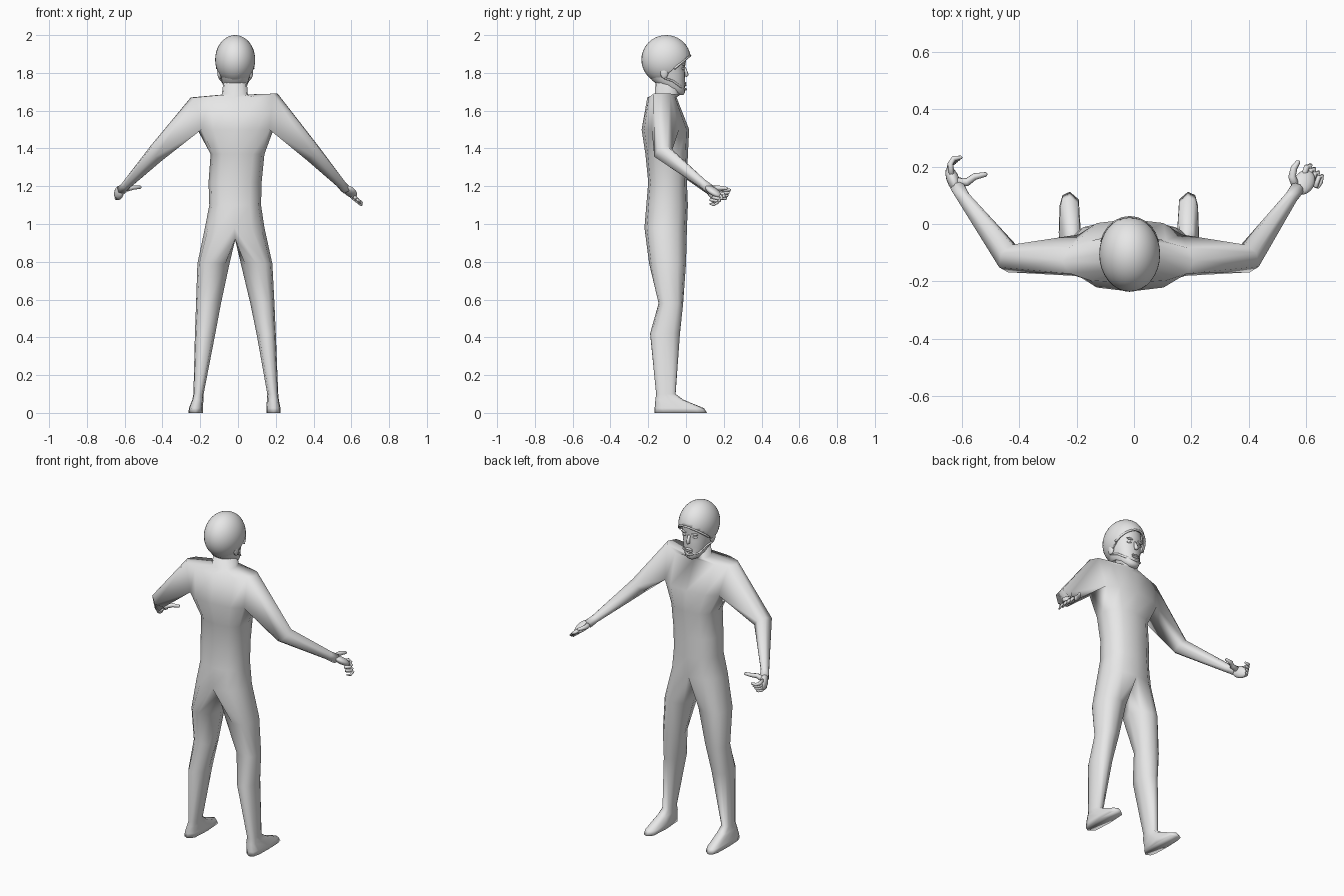
import bpy, bmesh, math
from mathutils import Vector, Matrix

if "Cube" in bpy.data.objects:
    bpy.data.objects.remove(bpy.data.objects["Cube"])

grey = bpy.data.materials.new("light_grey")
grey.diffuse_color = (0.8, 0.8, 0.8, 1)
grey.use_nodes = True
grey.node_tree.nodes["Principled BSDF"].inputs["Base Color"].default_value = grey.diffuse_color
CX = -0.015  # head centre line


def finish(bm, name, smooth=True):
    bmesh.ops.recalc_face_normals(bm, faces=bm.faces)
    for f in bm.faces:
        f.smooth = smooth
    me = bpy.data.meshes.new(name)
    bm.to_mesh(me)
    bm.free()
    ob = bpy.data.objects.new(name, me)
    me.materials.append(grey)
    bpy.context.collection.objects.link(ob)
    return ob


def level(bm, sec, angles, p):
    """Horizontal rounded ring inside the bounds (z, x0, x1, y0, y1)."""
    z, x0, x1, y0, y1 = sec
    out = []
    for a in angles:
        c, s = math.cos(math.radians(a)), math.sin(math.radians(a))
        x = math.copysign(abs(c) ** p, c) if abs(c) > 1e-6 else 0
        y = math.copysign(abs(s) ** p, s) if abs(s) > 1e-6 else 0
        out.append(bm.verts.new(((x0 + x1) / 2 + x * (x1 - x0) / 2,
                                 (y0 + y1) / 2 + y * (y1 - y0) / 2, z)))
    return out


def join(bm, a, b, skip=()):
    n = len(a)
    for i in range(n):
        if i not in skip:
            bm.faces.new((a[i], a[(i + 1) % n], b[(i + 1) % n], b[i]))


def ball(name, loc, size, rot=None):
    bm = bmesh.new()
    bmesh.ops.create_uvsphere(bm, u_segments=16, v_segments=10, radius=1)
    m = Matrix.Diagonal((*size, 1))
    if rot:
        m = Vector(rot).to_track_quat('Z', 'Y').to_matrix().to_4x4() @ m
    bm.transform(Matrix.Translation(loc) @ m)
    return finish(bm, name)


def tube(name, pts, radii, n=8):
    """Tapered rounded limb along a path."""
    bm = bmesh.new()
    pts = [Vector(p) for p in pts]
    prev = None
    for i, p in enumerate(pts):
        d = (pts[min(i + 1, len(pts) - 1)] - pts[max(i - 1, 0)]).normalized()
        u = d.cross(Vector((0.3, 0.2, 1))).normalized()
        v = d.cross(u)
        ring = [bm.verts.new(p + (u * math.cos(k * math.tau / n) + v * math.sin(k * math.tau / n)) * radii[i])
                for k in range(n)]
        if prev:
            join(bm, prev, ring)
        else:
            bm.faces.new(ring)
        prev = ring
    tip = bm.verts.new(pts[-1] + d * radii[-1] * 0.7)
    for k in range(n):
        bm.faces.new((prev[k], prev[(k + 1) % n], tip))
    return finish(bm, name)


# ---- body: torso, arms and legs in one skin
bm = bmesh.new()
full = [i * 30 for i in range(12)]
torso = [(0.98, -0.175, 0.14, -0.22, 0.005), (1.1, -0.152, 0.122, -0.21, 0.01),
         (1.22, -0.156, 0.125, -0.2, 0.005), (1.37, -0.145, 0.14, -0.215, 0.01),
         (1.5, -0.215, 0.188, -0.235, 0.017), (1.67, -0.25, 0.21, -0.205, -0.05),
         (1.685, -0.085, 0.052, -0.165, -0.03), (1.78, -0.075, 0.045, -0.16, -0.035)]
rings = [level(bm, s, full, 0.8) for s in torso]
for v in rings[5]:
    if v.co.x > 0.15:
        v.co.z += 0.02
for i in range(len(rings) - 1):
    join(bm, rings[i], rings[i + 1], skip=(11, 0, 5, 6) if i == 4 else ())
bm.faces.new(rings[-1])

# arms: six-sided, grown from the shoulder openings
arms = [((11, 0, 1), 1, [((0.395, -0.12, 1.375), 0.052), ((0.545, 0.09, 1.212), 0.026), ((0.57, 0.125, 1.185), 0.028)]),
        ((7, 6, 5), -1, [((-0.432, -0.12, 1.375), 0.052), ((-0.592, 0.09, 1.205), 0.026), ((-0.615, 0.13, 1.18), 0.028)])]
low, up = rings[4], rings[5]
for idx, side, joints in arms:
    prev = [low[i] for i in idx] + [up[i] for i in reversed(idx)]
    path = [Vector((side * 0.22, -0.12, 1.6))] + [Vector(j[0]) for j in joints]
    for k in range(1, len(path)):
        d = (path[k] - path[k - 1]).normalized()
        if k + 1 < len(path):
            d = (d + (path[k + 1] - path[k]).normalized()).normalized()
        u = Vector((0, 0, 1)).cross(d).normalized() * side
        v = u.cross(d) * -side
        if v.z < 0:
            v = -v
        r = joints[k - 1][1]
        ring = [bm.verts.new(path[k] + (u * math.cos(math.radians(a)) + v * math.sin(math.radians(a))) * r)
                for a in (-150, -90, -30, 30, 90, 150)]
        join(bm, prev, ring)
        prev = ring
    bm.faces.new(prev)

# legs: share the crotch line, run down to the feet
crotch = [bm.verts.new((CX, y, z)) for y, z in ((-0.045, 0.93), (-0.1, 0.915), (-0.165, 0.92))]
legs = {1: [(0.79, 0.015, 0.182, -0.195, 0.0), (0.58, 0.065, 0.193, -0.145, -0.015),
            (0.42, 0.098, 0.2, -0.19, -0.032), (0.1, 0.155, 0.213, -0.158, -0.055),
            (0.07, 0.153, 0.216, -0.162, -0.015), (0.025, 0.15, 0.225, -0.166, 0.095),
            (0.0, 0.15, 0.226, -0.168, 0.112)],
        -1: [(0.79, -0.215, -0.045, -0.195, 0.0), (0.58, -0.222, -0.09, -0.145, -0.015),
             (0.42, -0.228, -0.12, -0.19, -0.032), (0.1, -0.236, -0.182, -0.158, -0.055),
             (0.07, -0.242, -0.183, -0.162, -0.015), (0.025, -0.26, -0.186, -0.166, 0.095),
             (0.0, -0.262, -0.185, -0.168, 0.112)]}
for side, secs in legs.items():
    idx = (9, 10, 11, 0, 1, 2, 3) if side > 0 else (9, 8, 7, 6, 5, 4, 3)
    prev = [rings[0][i] for i in idx] + crotch
    angles = [-90, -60, -30, 0, 30, 60, 90, 135, 180, 225]
    if side < 0:
        angles = [180 - a for a in angles]
    for s in secs:
        ring = level(bm, s, angles, 0.6 if s[0] < 0.09 else 0.85)
        join(bm, prev, ring)
        prev = ring
    bm.faces.new(prev)
body = finish(bm, "body")

# ---- hands
ball("right_palm", (0.592, 0.145, 1.172), (0.036, 0.02, 0.052), (0.4, 0.7, -0.5))
ball("left_palm", (-0.63, 0.155, 1.165), (0.022, 0.036, 0.05), (-0.3, 0.8, -0.4))
for k in range(4):
    w = 0.0105 - 0.0008 * k
    x, y, z = 0.59 + 0.014 * k, 0.178 - 0.012 * k, 1.165 - 0.012 * k
    tube("right_finger", [(x, y - 0.015, z), (x + 0.012, y + 0.022, z - 0.008), (x + 0.022, y + 0.026, z - 0.016),
                          (x + 0.02, y + 0.004, z - 0.028), (x + 0.008, y - 0.016, z - 0.022)],
         [w, w, w * 0.9, w * 0.85, w * 0.6])
    x, y, z = -0.635 - 0.002 * k, 0.185 - 0.006 * k, 1.185 - 0.015 * k
    tube("left_finger", [(x, y - 0.015, z), (x - 0.004, y + 0.025, z - 0.004), (x + 0.008, y + 0.043, z - 0.006),
                         (x + 0.034 - 0.005 * k, y + 0.047, z - 0.004)], [w, w, w * 0.9, w * 0.6])
tube("right_thumb", [(0.565, 0.13, 1.185), (0.55, 0.165, 1.19), (0.557, 0.195, 1.19), (0.572, 0.217, 1.188)],
     [0.016, 0.014, 0.012, 0.008])
tube("left_thumb", [(-0.62, 0.145, 1.178), (-0.58, 0.146, 1.188), (-0.555, 0.165, 1.193), (-0.515, 0.173, 1.195)],
     [0.018, 0.014, 0.012, 0.008])

# ---- head
bm = bmesh.new()
prev = None
for z, hw, y0, y1 in ((1.682, 0.022, -0.06, -0.015), (1.695, 0.042, -0.085, -0.006), (1.72, 0.06, -0.125, -0.006),
                      (1.76, 0.072, -0.18, -0.006), (1.8, 0.08, -0.2, -0.004), (1.825, 0.083, -0.205, -0.008),
                      (1.86, 0.086, -0.205, 0.0), (1.91, 0.08, -0.2, -0.005), (1.955, 0.05, -0.16, -0.04)):
    ring = level(bm, (z, CX - hw, CX + hw, y0, y1), [i * 18 for i in range(20)], 0.9)
    join(bm, prev, ring) if prev else bm.faces.new(ring)
    prev = ring
bm.faces.new(prev)
finish(bm, "head")
tube("nose", [(CX, -0.01, 1.83), (CX, -0.001, 1.805), (CX, 0.003, 1.786)], [0.007, 0.01, 0.012])
for z in (1.746, 1.735):
    ball("lip", (CX, -0.006, z), (0.024, 0.009, 0.006))
for s in (-1, 1):
    ball("brow", (CX + s * 0.034, -0.012, 1.842), (0.023, 0.009, 0.006))
    ball("eye", (CX + s * 0.034, -0.018, 1.822), (0.015, 0.01, 0.007))
    ball("ear", (CX + s * 0.083, -0.115, 1.805), (0.012, 0.022, 0.036))
    tube("chin_strap", [(CX + s * 0.087, -0.13, 1.83), (CX + s * 0.081, -0.11, 1.77), (CX + s * 0.069, -0.07, 1.758),
                        (CX + s * 0.052, -0.03, 1.728), (CX, 0.0, 1.712)], [0.006] * 5, 6)

# ---- helmet: oval shell, cut on a slope from brim to nape
bm = bmesh.new()
bmesh.ops.create_uvsphere(bm, u_segments=32, v_segments=20, radius=1)
bm.transform(Matrix.Translation((CX, -0.105, 1.87)) @ Matrix.Diagonal((0.106, 0.131, 0.13, 1)))
bmesh.ops.bisect_plane(bm, geom=bm.verts[:] + bm.edges[:] + bm.faces[:], plane_co=(0, 0.02, 1.892),
                       plane_no=(0, -0.64, 0.77), clear_inner=True)
helmet = finish(bm, "helmet")
mod = helmet.modifiers.new("shell", 'SOLIDIFY')
mod.thickness = 0.014
mod.offset = -1
tube("helmet_rim", [(CX + 0.1 * math.sin(a), -0.09 + 0.112 * math.cos(a), 1.892 - 0.83 * 0.112 * (1 - math.cos(a)))
                    for a in [math.radians(t) for t in range(-75, 76, 15)]], [0.006] * 11, 6)
